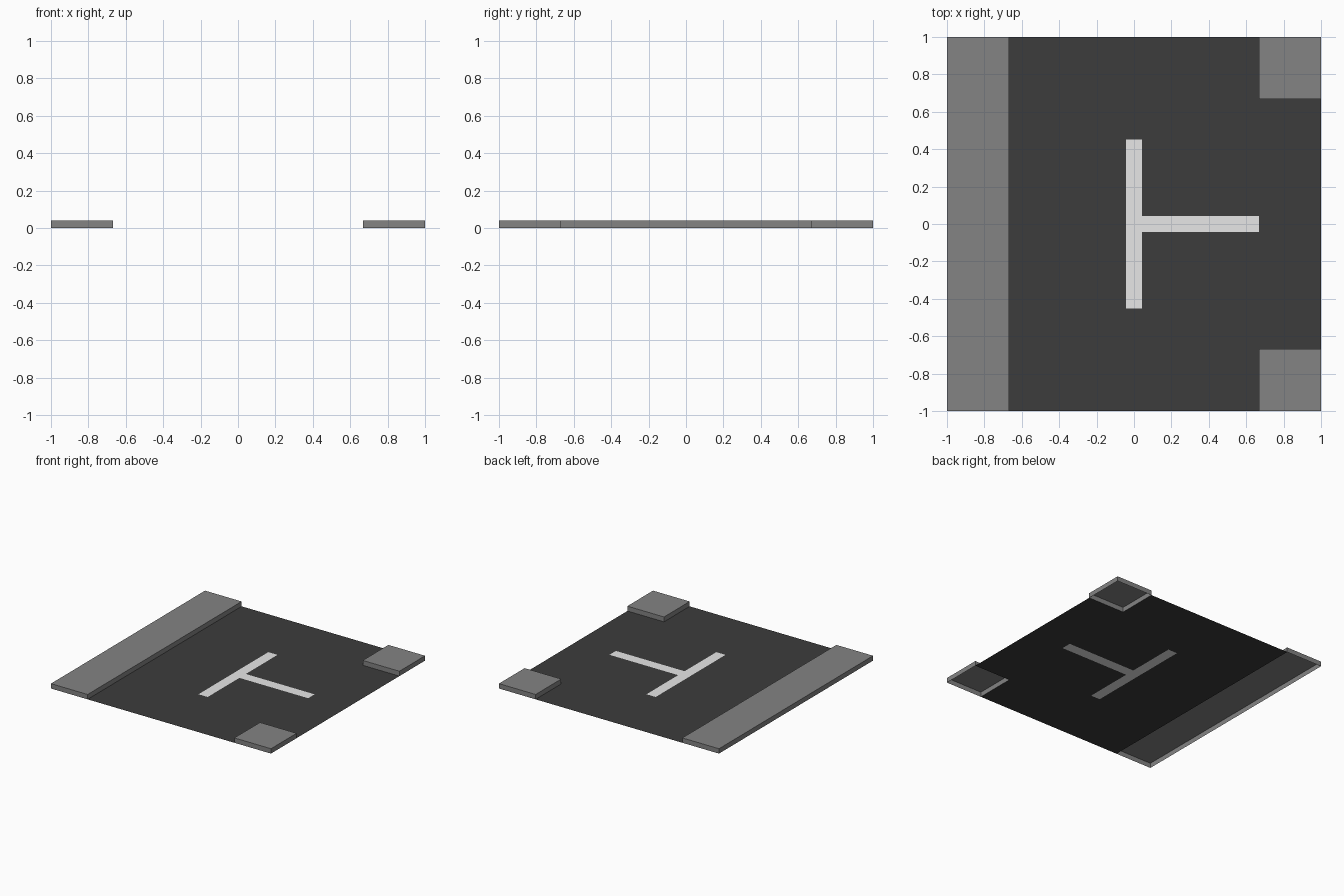
import bpy, bmesh

if "Cube" in bpy.data.objects:
    bpy.data.objects.remove(bpy.data.objects["Cube"])

EDGE = 0.667      # inner edge of the pavements
KERB = 0.04       # pavement height
LINE_W = 0.042    # half width of the painted line
LINE_L = 0.453    # half length of the painted cross bar


def material(name, grey):
    m = bpy.data.materials.new(name)
    m.diffuse_color = (grey, grey, grey, 1)
    m.use_nodes = True
    m.node_tree.nodes["Principled BSDF"].inputs["Base Color"].default_value = m.diffuse_color
    return m


asphalt = material("asphalt", 0.045)
paint = material("road_paint", 0.83)
concrete = material("concrete", 0.227)


def finish(name, bm, mats):
    mesh = bpy.data.meshes.new(name)
    bm.to_mesh(mesh)
    bm.free()
    for m in mats:
        mesh.materials.append(m)
    obj = bpy.data.objects.new(name, mesh)
    bpy.context.collection.objects.link(obj)


# Road: one flat sheet, split along the painted T and open under the pavements
xs = [-EDGE, -LINE_W, LINE_W, EDGE, 1]
ys = [-1, -EDGE, -LINE_L, -LINE_W, LINE_W, LINE_L, EDGE, 1]
bm = bmesh.new()
for x0, x1 in zip(xs, xs[1:]):
    for y0, y1 in zip(ys, ys[1:]):
        cx, cy = (x0 + x1) / 2, (y0 + y1) / 2
        if cx > EDGE and abs(cy) > EDGE:
            continue
        f = bm.faces.new([bm.verts.new((x, y, 0)) for x, y in
                          ((x0, y0), (x1, y0), (x1, y1), (x0, y1))])
        cross_bar = abs(cx) < LINE_W and abs(cy) < LINE_L
        arm = 0 < cx < EDGE and abs(cy) < LINE_W
        f.material_index = int(cross_bar or arm)
bmesh.ops.remove_doubles(bm, verts=bm.verts, dist=1e-5)
finish("road", bm, [asphalt, paint])


# Pavements: raised slabs without an underside
def pavement(name, x0, x1, y0, y1):
    bm = bmesh.new()
    bmesh.ops.create_cube(bm, size=1)
    for v in bm.verts:
        v.co = (x1 if v.co.x > 0 else x0,
                y1 if v.co.y > 0 else y0,
                KERB if v.co.z > 0 else 0)
    bm.normal_update()
    under = [f for f in bm.faces if f.normal.z < -0.5]
    bmesh.ops.delete(bm, geom=under, context='FACES_ONLY')
    finish(name, bm, [concrete])


pavement("long_pavement", -1, -EDGE, -1, 1)
pavement("front_corner_pavement", EDGE, 1, -1, -EDGE)
pavement("back_corner_pavement", EDGE, 1, EDGE, 1)
